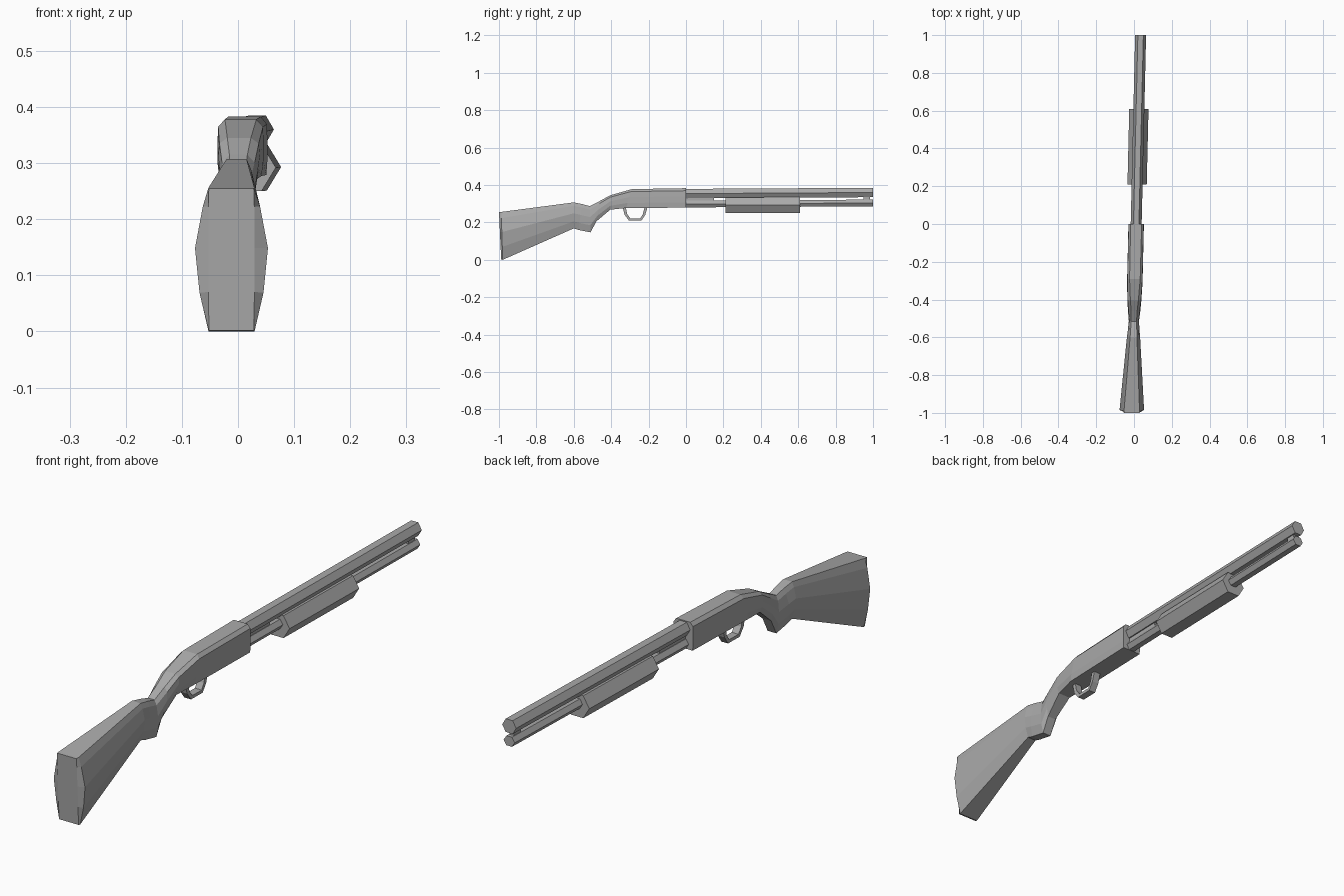
import bpy, bmesh, math

if "Cube" in bpy.data.objects:
    bpy.data.objects.remove(bpy.data.objects["Cube"])

GREY = (0.40, 0.40, 0.40, 1.0)
mat = bpy.data.materials.new("plain grey")
mat.use_nodes = True
mat.diffuse_color = GREY
mat.node_tree.nodes["Principled BSDF"].inputs["Base Color"].default_value = GREY


def centre(y):
    """The whole gun is turned slightly about the vertical."""
    return 0.0115 + 0.0235 * y


def loft(name, rings, closed=False):
    """Skin a list of equal-length rings of (x, y, z), x measured from the centre line."""
    bm = bmesh.new()
    loops = [[bm.verts.new((x + centre(y), y, z)) for x, y, z in r] for r in rings]
    n = len(loops[0])
    pairs = list(zip(loops, loops[1:]))
    if closed:
        pairs.append((loops[-1], loops[0]))
    for a, b in pairs:
        for i in range(n):
            j = (i + 1) % n
            bm.faces.new((a[i], a[j], b[j], b[i]))
    if not closed:
        bm.faces.new(loops[0])
        bm.faces.new(loops[-1])
    bmesh.ops.recalc_face_normals(bm, faces=bm.faces)
    mesh = bpy.data.meshes.new(name)
    bm.to_mesh(mesh)
    bm.free()
    mesh.materials.append(mat)
    obj = bpy.data.objects.new(name, mesh)
    bpy.context.collection.objects.link(obj)
    return obj


def hex_ring(y, z, rx, rz):
    return [(rx * math.cos(k * math.pi / 3), y, z + rz * math.sin(k * math.pi / 3) / math.sin(math.pi / 3))
            for k in range(6)]


def hex_tube(name, y0, z0, y1, z1, rx, rz):
    loft(name, [hex_ring(y0, z0, rx, rz), hex_ring(y1, z1, rx, rz)])


def box(name, x, y0, y1, z0, z1):
    loft(name, [[(-x, y, z0), (x, y, z0), (x, y, z1), (-x, y, z1)] for y in (y0, y1)])


LEVELS = (1.0, 0.87, 0.58, 0.27, 0.0)


def section(top, bottom, widths):
    """Ten-sided section between a top and a bottom point (y, z), widths from top to bottom."""
    side = []
    for f, w in zip(LEVELS, widths):
        y = bottom[0] + f * (top[0] - bottom[0])
        z = bottom[1] + f * (top[1] - bottom[1])
        side.append((w, y, z))
    return side + [(-w, y, z) for w, y, z in reversed(side)]


# Stock with pistol grip, rising into the receiver
loft("stock_and_receiver", [
    section((-1.0, 0.255), (-0.988, 0.002), (0.040, 0.041, 0.041, 0.041, 0.040)),
    section((-0.988, 0.256), (-0.98, 0.0), (0.041, 0.051, 0.065, 0.057, 0.041)),
    section((-0.60, 0.307), (-0.60, 0.168), (0.018, 0.026, 0.035, 0.030, 0.018)),
    section((-0.555, 0.298), (-0.575, 0.160), (0.016, 0.024, 0.031, 0.029, 0.018)),
    section((-0.515, 0.287), (-0.51, 0.147), (0.014, 0.022, 0.027, 0.026, 0.018)),
    section((-0.46, 0.315), (-0.48, 0.205), (0.016, 0.029, 0.032, 0.028, 0.018)),
    section((-0.405, 0.345), (-0.405, 0.268), (0.021, 0.035, 0.037, 0.035, 0.026)),
    section((-0.29, 0.378), (-0.32, 0.277), (0.028, 0.040, 0.041, 0.041, 0.038)),
    section((0.0, 0.383), (0.0, 0.279), (0.029, 0.040, 0.041, 0.041, 0.039)),
])

# Barrel, magazine tube and sliding fore-end
hex_tube("barrel", -0.02, 0.354, 1.0, 0.360, 0.029, 0.025)
hex_tube("magazine_tube", -0.02, 0.298, 1.0, 0.304, 0.023, 0.018)
hex_tube("fore_end", 0.21, 0.292, 0.61, 0.293, 0.051, 0.042)

# Spacers between the two tubes
box("rear_spacer", 0.010, -0.01, 0.15, 0.305, 0.340)
box("front_spacer", 0.010, 0.95, 0.985, 0.310, 0.345)

# Trigger guard, an open strap under the receiver
outer = [(-0.338, 0.280), (-0.328, 0.240), (-0.305, 0.210), (-0.238, 0.210), (-0.218, 0.240), (-0.206, 0.280)]
inner = [(-0.322, 0.280), (-0.314, 0.244), (-0.298, 0.222), (-0.244, 0.222), (-0.231, 0.244), (-0.222, 0.280)]
G = 0.014
loft("trigger_guard", [[(-G, *o), (G, *o), (G, *i), (-G, *i)] for o, i in zip(outer, inner)])
